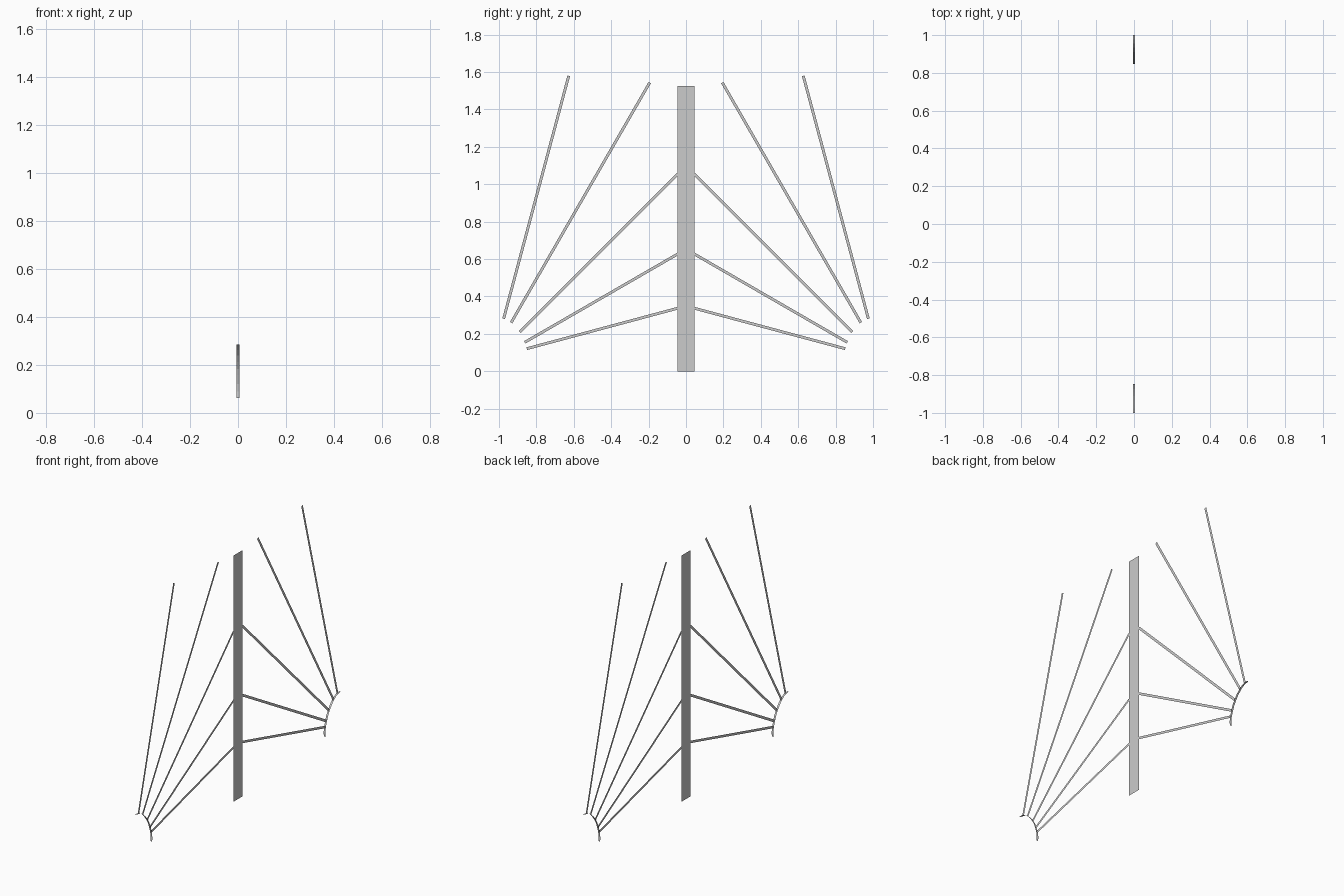
import bpy
from math import radians, cos, sin

if "Cube" in bpy.data.objects:
    bpy.data.objects.remove(bpy.data.objects["Cube"])


def make(name, verts, faces):
    mesh = bpy.data.meshes.new(name)
    mesh.from_pydata(verts, [], faces)
    obj = bpy.data.objects.new(name, mesh)
    bpy.context.collection.objects.link(obj)
    return obj


# Flat central post
make("center_post", [(0, -0.046, 0), (0, 0.046, 0), (0, 0.046, 1.526), (0, -0.046, 1.526)],
     [(0, 1, 2, 3)])

# Fanned flat rods: angle, start y, start z, end y
rods = [(15, 0.851, 0.121, 0.043), (30, 0.862, 0.155, 0.043), (45, 0.889, 0.211, 0.043),
        (60, 0.935, 0.260, 0.194), (75, 0.975, 0.281, 0.627)]
# Curved base ribbon profile (y, z)
arc = [(0.849, 0.062), (0.848, 0.09), (0.852, 0.121), (0.864, 0.157), (0.874, 0.184),
       (0.892, 0.213), (0.911, 0.239), (0.935, 0.262), (0.956, 0.276), (0.976, 0.283),
       (1.0, 0.286)]
HALF_ROD = 0.0075
HALF_RIBBON = 0.006

for side, label in ((-1, "left"), (1, "right")):
    for i, (deg, y0, z0, y1) in enumerate(rods):
        a = radians(deg)
        z1 = z0 + (y0 - y1) * sin(a) / cos(a)
        ny, nz = HALF_ROD * sin(a), HALF_ROD * cos(a)
        quad = [(y0 - ny, z0 - nz), (y0 + ny, z0 + nz), (y1 + ny, z1 + nz), (y1 - ny, z1 - nz)]
        order = (0, 1, 2, 3) if side == 1 else (3, 2, 1, 0)
        make(f"{label}_rod_{i + 1}", [(0, side * y, z) for y, z in quad], [order])

    # Ribbon stands across the plane of the rods
    verts = [(x, side * y, z) for y, z in arc for x in (-HALF_RIBBON, HALF_RIBBON)]
    faces = [(2 * k, 2 * k + 1, 2 * k + 3, 2 * k + 2) for k in range(len(arc) - 1)]
    make(f"{label}_base_arc", verts, faces)
